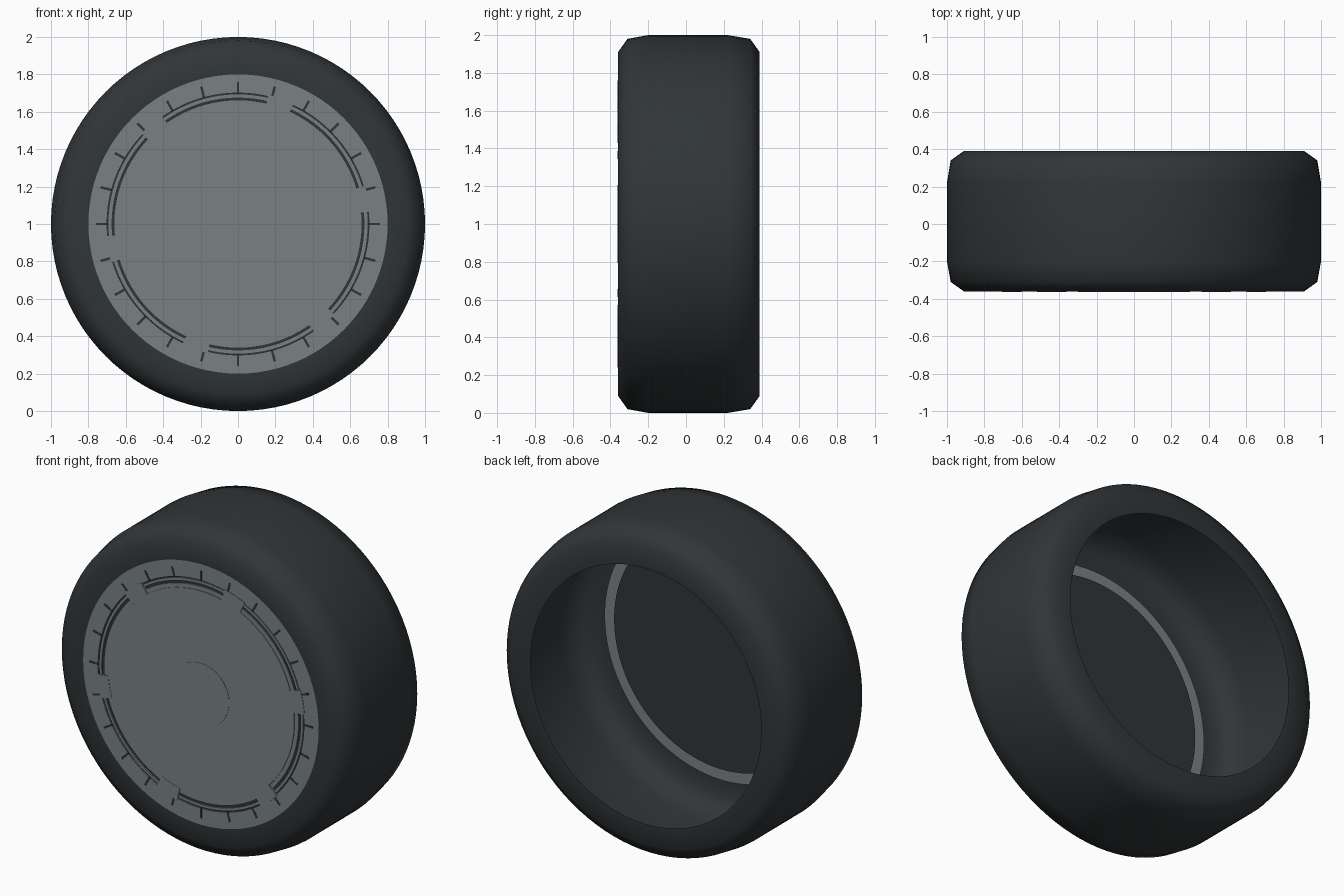
import bpy, bmesh, math

if "Cube" in bpy.data.objects:
    bpy.data.objects.remove(bpy.data.objects["Cube"])


def material(name, rgb):
    m = bpy.data.materials.new(name)
    m.diffuse_color = (*rgb, 1)
    m.use_nodes = True
    m.node_tree.nodes["Principled BSDF"].inputs["Base Color"].default_value = m.diffuse_color
    return m


RUBBER = material("rubber", (0.030, 0.036, 0.039))
METAL = material("grey_metal", (0.19, 0.22, 0.23))


def sweep(bm, profile, a0=0.0, a1=360.0, steps=96, closed=True):
    """Sweep (radius, y) points around the axle; angles run clockwise from the top."""
    full = abs(a1 - a0) >= 360
    rows = []
    for i in range(steps if full else steps + 1):
        a = math.radians(a0 + (a1 - a0) * i / steps)
        rows.append([bm.verts.new((r * math.sin(a), y, 1 + r * math.cos(a))) for r, y in profile])
    n = len(profile)
    for i in range(len(rows) if full else len(rows) - 1):
        p, q = rows[i], rows[(i + 1) % len(rows)]
        for j in range(n if closed else n - 1):
            k = (j + 1) % n
            bm.faces.new((p[j], p[k], q[k], q[j]))
    if closed and not full:
        bm.faces.new(rows[0])
        bm.faces.new(rows[-1])


def slab(r0, r1, front, back):
    return [(r0, front), (r1, front), (r1, back), (r0, back)]


def finish(name, bm, mat, angle=25):
    bmesh.ops.remove_doubles(bm, verts=bm.verts, dist=1e-5)
    bmesh.ops.recalc_face_normals(bm, faces=bm.faces)
    me = bpy.data.meshes.new(name)
    bm.to_mesh(me)
    bm.free()
    me.materials.append(mat)
    ob = bpy.data.objects.new(name, me)
    bpy.context.collection.objects.link(ob)
    bpy.ops.object.select_all(action='DESELECT')
    ob.select_set(True)
    bpy.context.view_layer.objects.active = ob
    bpy.ops.object.shade_smooth_by_angle(angle=math.radians(angle))
    return ob


def disc(name, radius, front, back, mat):
    bm = bmesh.new()
    bmesh.ops.create_circle(bm, cap_ends=True, segments=96, radius=radius)
    face = bm.faces[:]
    for v in bm.verts:
        v.co = (v.co.x, front, 1 + v.co.y)
    ext = bmesh.ops.extrude_face_region(bm, geom=face, use_keep_orig=True)
    for v in ext["geom"]:
        if isinstance(v, bmesh.types.BMVert):
            v.co.y = back
    return finish(name, bm, mat)


# Tyre: hollow shell, open at the back
bm = bmesh.new()
sweep(bm, [(0.80, -0.36), (0.91, -0.36), (0.98, -0.31), (1.0, -0.20), (1.0, 0.22),
           (0.98, 0.34), (0.91, 0.39), (0.785, 0.39)], closed=False)
finish("tyre", bm, RUBBER, 60)

# Dark backing plate that shows through the slots
disc("backing_plate", 0.73, -0.350, -0.345, RUBBER)

# Outer rim flange
bm = bmesh.new()
sweep(bm, slab(0.70, 0.80, -0.360, -0.352))
finish("rim_flange", bm, METAL)

# Raised strips between the dark slots
bm = bmesh.new()
sweep(bm, slab(0.676, 0.693, -0.358, -0.350))
sweep(bm, slab(0.634, 0.661, -0.357, -0.350))
finish("slot_strips", bm, METAL)

# Central cover and faint hub disc
disc("cover_plate", 0.635, -0.361, -0.350, METAL)
disc("hub_disc", 0.193, -0.363, -0.360, METAL)

# Six tabs joining the cover to the flange
bm = bmesh.new()
for k in range(6):
    sweep(bm, slab(0.63, 0.708, -0.3625, -0.350), 13 + 60 * k, 25 + 60 * k, 8)
finish("cover_tabs", bm, METAL)

# Twenty-four short dark radial marks around the flange
bm = bmesh.new()
for k in range(24):
    half = 0.5
    sweep(bm, slab(0.698, 0.76, -0.3615, -0.355), 15 * k - half, 15 * k + half, 1)
finish("flange_marks", bm, RUBBER)
